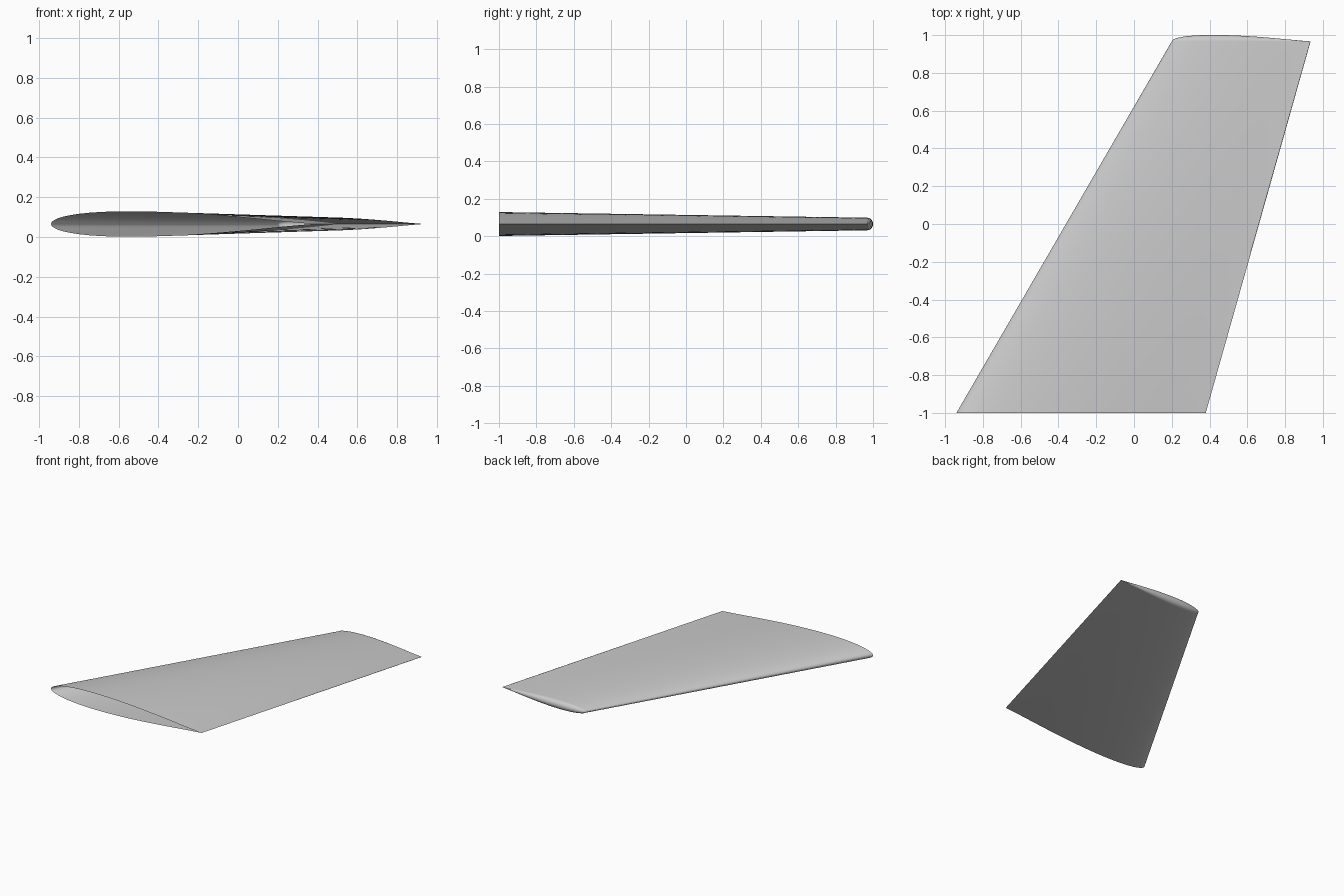
import bpy, bmesh, math

cube = bpy.data.objects.get("Cube")
if cube:
    bpy.data.objects.remove(cube, do_unlink=True)

MID_Z = 0.065
ROOT = dict(y=-1.0, lead=-0.94, trail=0.38, scale=0.97)
TIP = dict(y=0.967, lead=0.20, trail=0.935, scale=0.92)
CHORD_STEPS = 28
CAP_STEPS = 10

grey = bpy.data.materials.new("light grey")
grey.use_nodes = True
colour = (0.6, 0.6, 0.6, 1)
grey.diffuse_color = colour
grey.node_tree.nodes["Principled BSDF"].inputs["Base Color"].default_value = colour


def half_thickness(c):
    """Symmetric airfoil, ten percent thick, thinned towards the trailing edge."""
    t = 0.5 * (0.2969 * math.sqrt(c) - 0.126 * c - 0.3516 * c**2
               + 0.2843 * c**3 - 0.1036 * c**4)
    return max(0.0, t - 0.05 * c**6 * (1 - c))


def section_point(station, c, angle, bulge=0.0):
    """Point on a section; angle turns from the upper skin to the lower skin."""
    chord = station["trail"] - station["lead"]
    h = half_thickness(c) * chord * station["scale"]
    return (station["lead"] + c * chord,
            station["y"] + bulge * h * math.cos(angle),
            MID_Z + h * math.sin(angle))


def add_strips(bm, rows):
    """Join neighbouring rows of points with quads."""
    grid = [[bm.verts.new(p) for p in row] for row in rows]
    for a, b in zip(grid, grid[1:]):
        for i in range(len(a) - 1):
            bm.faces.new((a[i], a[i + 1], b[i + 1], b[i]))


# Chord positions, closer together at both edges
chords = [(1 - math.cos(math.pi * i / CHORD_STEPS)) / 2 for i in range(CHORD_STEPS + 1)]
bm = bmesh.new()

# Upper and lower skins, open at the root
for side in (1, -1):
    angle = side * math.pi / 2
    rows = [[section_point(s, c, angle) for c in chords] for s in (ROOT, TIP)]
    add_strips(bm, rows if side > 0 else rows[::-1])

# Rounded tip, turned about the chord line
add_strips(bm, [[section_point(TIP, c, math.pi / 2 - math.pi * k / CAP_STEPS, 1.0)
                 for c in chords] for k in range(CAP_STEPS + 1)])

bmesh.ops.remove_doubles(bm, verts=bm.verts, dist=0.00005)
bmesh.ops.dissolve_degenerate(bm, edges=bm.edges, dist=0.00001)
bmesh.ops.recalc_face_normals(bm, faces=bm.faces)
# Make sure the skin faces outwards
if sum(f.normal.z * (f.calc_center_median().z - MID_Z) * f.calc_area() for f in bm.faces) < 0:
    bmesh.ops.reverse_faces(bm, faces=bm.faces)

mesh = bpy.data.meshes.new("wing")
bm.to_mesh(mesh)
bm.free()
mesh.materials.append(grey)
wing = bpy.data.objects.new("wing", mesh)
bpy.context.collection.objects.link(wing)
bpy.context.view_layer.objects.active = wing
wing.select_set(True)
bpy.ops.object.shade_smooth_by_angle(angle=math.radians(40))
